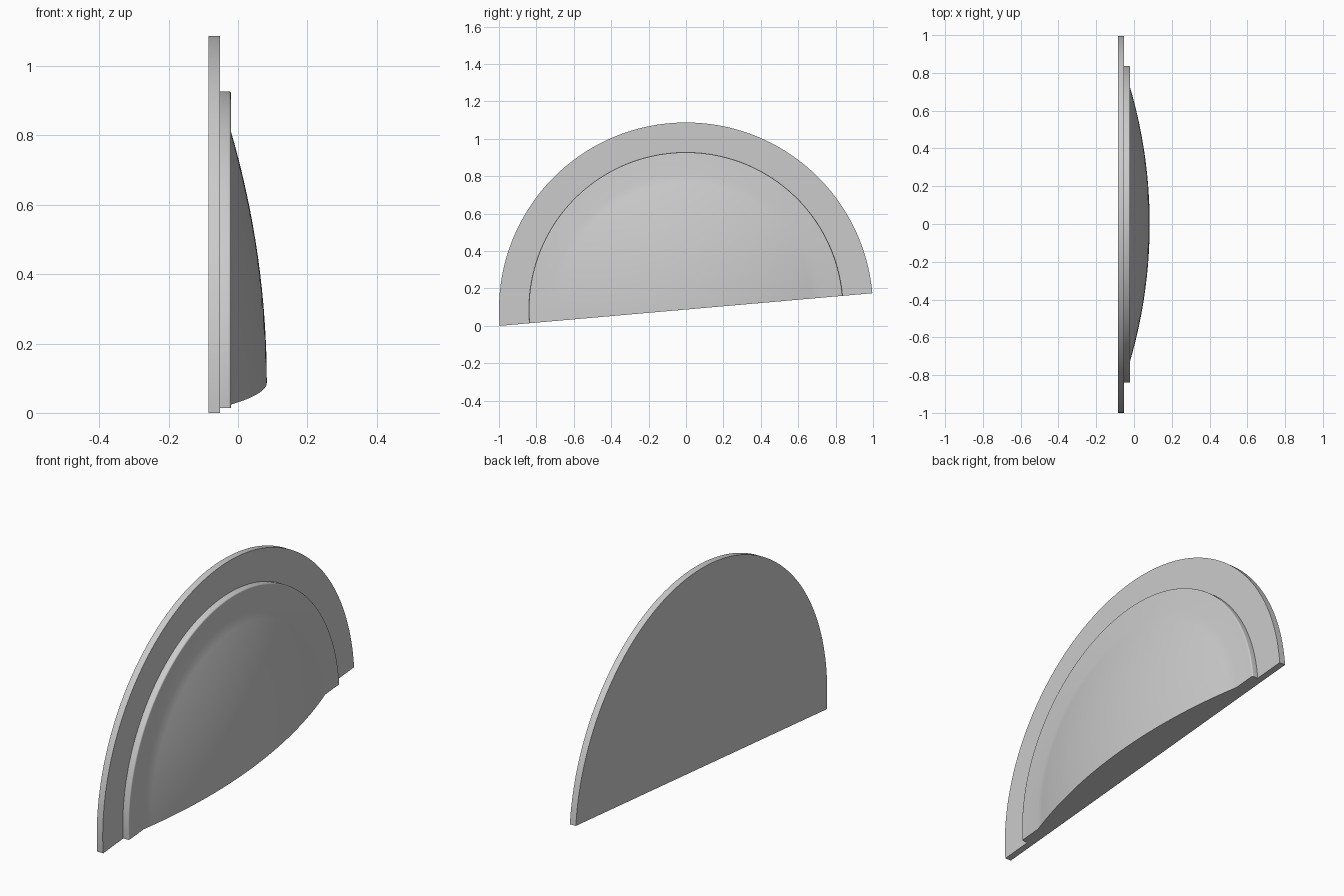
import bpy, bmesh
from math import sin, cos, pi, radians, sqrt

cube = bpy.data.objects.get("Cube")
if cube:
    bpy.data.objects.remove(cube)

TILT = radians(5)
CENTRE_Z = sin(TILT)
SEGMENTS = 96

grey = bpy.data.materials.new("light grey")
grey.use_nodes = True
colour = (0.6, 0.6, 0.6, 1)
grey.diffuse_color = colour
grey.node_tree.nodes["Principled BSDF"].inputs["Base Color"].default_value = colour


def half_turn(name, profile):
    """Sweep an (x, radius) profile half way round the x axis, with a flat cut face.
    The profile starts and ends on the axis."""
    bm = bmesh.new()
    ends = [bm.verts.new((x, 0, CENTRE_Z)) for x in (profile[0][0], profile[-1][0])]
    rings = []
    for i in range(SEGMENTS + 1):
        a = TILT + pi * i / SEGMENTS
        ring = [bm.verts.new((x, r * cos(a), CENTRE_Z + r * sin(a)))
                for x, r in profile[1:-1]]
        rings.append([ends[0]] + ring + [ends[1]])
    for r0, r1 in zip(rings, rings[1:]):
        for j in range(len(r0) - 1):
            corners = [r0[j], r0[j + 1], r1[j + 1], r1[j]]
            bm.faces.new(list(dict.fromkeys(corners)))
    # flat cut face through the axis
    bm.faces.new(rings[0] + rings[-1][-2:0:-1])
    bmesh.ops.recalc_face_normals(bm, faces=bm.faces)
    mesh = bpy.data.meshes.new(name)
    bm.to_mesh(mesh)
    bm.free()
    mesh.materials.append(grey)
    obj = bpy.data.objects.new(name, mesh)
    bpy.context.collection.objects.link(obj)
    bpy.ops.object.select_all(action='DESELECT')
    obj.select_set(True)
    bpy.context.view_layer.objects.active = obj
    bpy.ops.object.shade_smooth_by_angle(angle=radians(35))
    return obj


# thin half-disc backing plate
BACK, PLATE, STEP, PEAK = -0.085, -0.052, -0.02, 0.083
half_turn("back_plate", [(BACK, 0), (BACK, 1), (PLATE, 1), (PLATE, 0)])

# raised step with a rounded rim, swelling into a shallow dome
RIM, ROUND, BASE = 0.84, 0.007, 0.723
profile = [(PLATE, 0), (PLATE, RIM)]
for k in range(5):
    a = pi / 2 * k / 4
    profile.append((STEP - ROUND + ROUND * sin(a), RIM - ROUND + ROUND * cos(a)))
height = PEAK - STEP
sphere = (BASE ** 2 + height ** 2) / (2 * height)
for k in range(17):
    r = BASE * (1 - k / 16)
    profile.append((PEAK - sphere + sqrt(sphere ** 2 - r ** 2), r))
half_turn("domed_front", profile)
